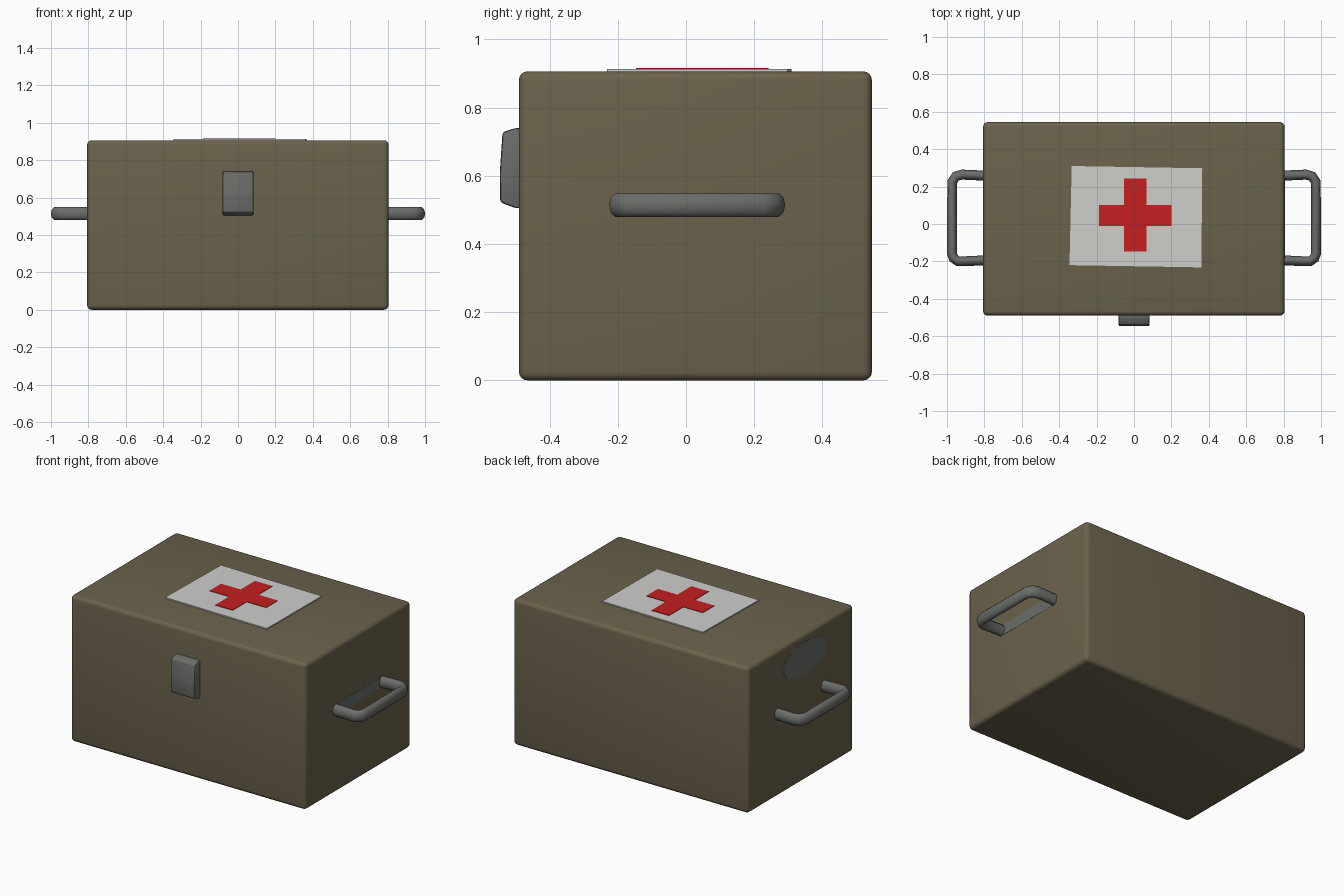
import bpy, bmesh, math

if "Cube" in bpy.data.objects:
    bpy.data.objects.remove(bpy.data.objects["Cube"])


def material(name, rgb):
    m = bpy.data.materials.new(name)
    m.diffuse_color = (*rgb, 1)
    m.use_nodes = True
    m.node_tree.nodes["Principled BSDF"].inputs["Base Color"].default_value = m.diffuse_color
    return m


OLIVE = material("olive_drab", (0.145, 0.122, 0.072))
STEEL = material("grey_steel", (0.145, 0.152, 0.14))
WHITE = material("label_white", (0.62, 0.62, 0.60))
RED = material("cross_red", (0.56, 0.014, 0.015))


def prism(name, pts, vec, mat, bevel=0.0, segs=3):
    """Extrude a flat outline along vec, optionally rounding its edges."""
    bm = bmesh.new()
    face = bm.faces.new([bm.verts.new(p) for p in pts])
    ext = bmesh.ops.extrude_face_region(bm, geom=[face])
    verts = [g for g in ext["geom"] if isinstance(g, bmesh.types.BMVert)]
    bmesh.ops.translate(bm, verts=verts, vec=vec)
    # the start face stays in place and closes the solid
    bmesh.ops.recalc_face_normals(bm, faces=bm.faces)
    if bevel:
        bmesh.ops.bevel(bm, geom=bm.edges[:], offset=bevel, segments=segs,
                        profile=0.5, affect='EDGES')
    me = bpy.data.meshes.new(name)
    bm.to_mesh(me)
    bm.free()
    me.materials.append(mat)
    ob = bpy.data.objects.new(name, me)
    bpy.context.collection.objects.link(ob)
    if bevel:
        bpy.context.view_layer.objects.active = ob
        bpy.ops.object.select_all(action='DESELECT')
        ob.select_set(True)
        bpy.ops.object.shade_smooth_by_angle(angle=math.radians(40))
    return ob


# Main chest with softened edges
TOP = 0.906
prism("chest", [(-0.807, -0.49, 0), (0.805, -0.49, 0), (0.805, 0.545, 0), (-0.807, 0.545, 0)],
      (0, 0, TOP), OLIVE, 0.025, 4)

# Slightly skewed white label on the lid
prism("label", [(x, y, TOP - 0.001) for x, y in
                [(-0.345, -0.22), (0.36, -0.232), (0.365, 0.298), (-0.333, 0.31)]],
      (0, 0, 0.008), WHITE)

# Red cross plate
x0, x1, x2, x3 = -0.187, -0.053, 0.066, 0.2
y0, y1, y2, y3 = -0.147, -0.01, 0.102, 0.242
prism("cross", [(x, y, TOP + 0.006) for x, y in
                [(x1, y0), (x2, y0), (x2, y1), (x3, y1), (x3, y2), (x2, y2),
                 (x2, y3), (x1, y3), (x1, y2), (x0, y2), (x0, y1), (x1, y1)]],
      (0, 0, 0.004), RED)

# Front latch: side profile extruded across its width
prism("latch", [(-0.082, y, z) for y, z in
                [(-0.47, 0.505), (-0.50, 0.505), (-0.545, 0.522), (-0.546, 0.61),
                 (-0.538, 0.728), (-0.50, 0.74), (-0.47, 0.74)]],
      (0.165, 0, 0), STEEL, 0.008, 2)


# Carrying handles: bent tube swept along a path
def handle(name, s):
    path = [(0.78, 0.258), (0.92, 0.264), (0.952, 0.255), (0.972, 0.225),
            (0.974, -0.155), (0.965, -0.182), (0.94, -0.2), (0.78, -0.194)]
    cu = bpy.data.curves.new(name, 'CURVE')
    cu.dimensions = '3D'
    sp = cu.splines.new('POLY')
    sp.points.add(len(path) - 1)
    for p, (x, y) in zip(sp.points, path):
        p.co = (s * x, y, 0, 1)
    cu.bevel_depth = 0.027
    cu.bevel_resolution = 3
    cu.use_fill_caps = True
    sp.use_smooth = True
    cu.materials.append(STEEL)
    ob = bpy.data.objects.new(name, cu)
    ob.location.z = 0.514
    ob.scale.z = 1.35
    bpy.context.collection.objects.link(ob)


handle("right_handle", 1)
handle("left_handle", -1)

# Worn grey patches painted on the end panels
prism("left_patch", [(-0.808, -0.01 + 0.21 * math.copysign(abs(math.cos(a)) ** 0.8, math.cos(a)),
                      0.757 + 0.1 * math.sin(a))
                     for a in [2 * math.pi * i / 20 for i in range(20)]],
      (0.004, 0, 0), STEEL)
prism("right_patch", [(0.806, -0.19, 0.48), (0.806, 0.25, 0.48),
                      (0.806, 0.25, 0.548), (0.806, -0.19, 0.548)],
      (-0.004, 0, 0), STEEL)
